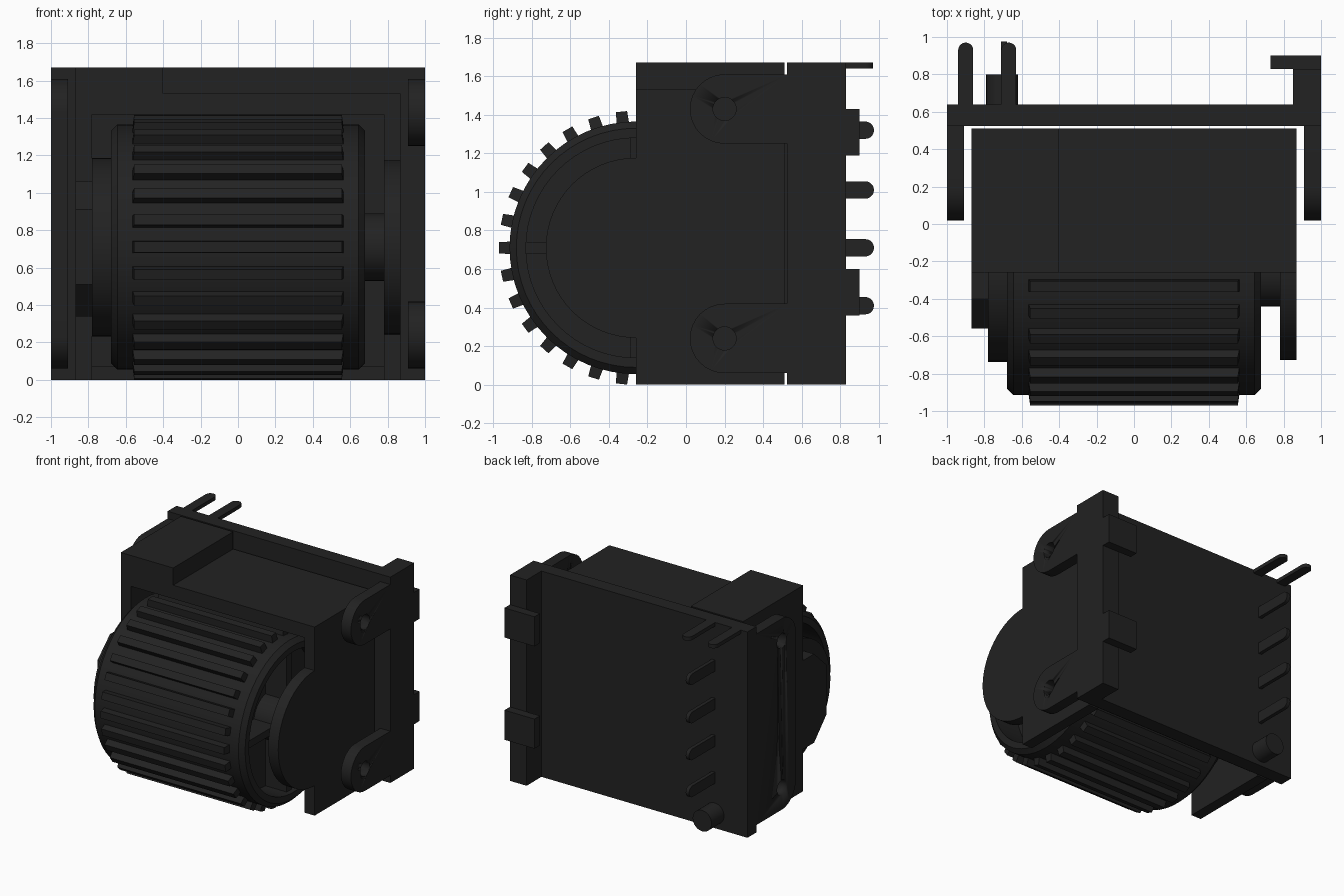
import bpy
import bmesh
from math import sin, cos, pi, radians
from mathutils import Matrix, Vector

if "Cube" in bpy.data.objects:
    bpy.data.objects.remove(bpy.data.objects["Cube"])

black = bpy.data.materials.new("matte black")
black.use_nodes = True
COLOR = (0.016, 0.016, 0.016, 1)
black.diffuse_color = COLOR
black.node_tree.nodes["Principled BSDF"].inputs["Base Color"].default_value = COLOR

AXLE_Y, AXLE_Z = -0.26, 0.71


def finish(name, bm, smooth=False):
    bmesh.ops.recalc_face_normals(bm, faces=bm.faces[:])
    mesh = bpy.data.meshes.new(name)
    bm.to_mesh(mesh)
    bm.free()
    mesh.materials.append(black)
    obj = bpy.data.objects.new(name, mesh)
    bpy.context.collection.objects.link(obj)
    if smooth:
        bpy.ops.object.select_all(action="DESELECT")
        obj.select_set(True)
        bpy.context.view_layer.objects.active = obj
        bpy.ops.object.shade_smooth_by_angle(angle=radians(30))
    return obj


def prism(name, outline, low, high, axis="x", smooth=False):
    """Extrude an outline: (y, z) pairs along x, or (x, y) pairs along z."""
    bm = bmesh.new()
    point = (lambda a, b: (low, a, b)) if axis == "x" else (lambda a, b: (a, b, low))
    face = bm.faces.new([bm.verts.new(point(a, b)) for a, b in outline])
    move = Vector((high - low, 0, 0)) if axis == "x" else Vector((0, 0, high - low))
    grown = bmesh.ops.extrude_face_region(bm, geom=[face], use_keep_orig=True)
    bmesh.ops.translate(bm, vec=move, verts=[v for v in grown["geom"] if isinstance(v, bmesh.types.BMVert)])
    return finish(name, bm, smooth)


def box(name, x, y, z):
    return prism(name, [(y[0], z[0]), (y[1], z[0]), (y[1], z[1]), (y[0], z[1])], *x)


def arc(cy, cz, r, start, end, steps=16):
    angles = [radians(start + (end - start) * i / steps) for i in range(steps + 1)]
    return [(cy + r * cos(a), cz + r * sin(a)) for a in angles]


def disc(name, cy, cz, r, x0, x1):
    return prism(name, arc(cy, cz, r, 0, 360, 48)[:-1], x0, x1, smooth=True)


def cut(obj, *cutters):
    for cutter in cutters:
        mod = obj.modifiers.new("cut", "BOOLEAN")
        mod.object = cutter
        mod.solver = "EXACT"
        cutter.hide_render = True
        cutter.hide_viewport = True
        cutter.hide_set(True)


# Housing with a raised block and a cavity open to the front and below
housing = box("housing", (-0.87, 0.87), (-0.26, 0.51), (0, 1.53))
cut(housing,
    box("cavity_cutter", (-0.78, 0.78), (-0.4, 0.43), (-0.1, 1.42)),
    box("bottom_notch_cutter", (-0.78, 0.78), (0.3, 0.6), (-0.1, 0.07)))
box("raised_block", (-0.87, -0.40), (-0.26, 0.51), (1.53, 1.67))

# Drum: a revolved profile with chamfered rims and recessed ends
profile = [(-0.45, 0), (-0.45, 0.57), (-0.68, 0.57), (-0.68, 0.62), (-0.645, 0.655)]
profile += [(-x, r) for x, r in reversed(profile)]
bm = bmesh.new()
verts = [bm.verts.new((x, 0, r)) for x, r in profile]
edges = [bm.edges.new(pair) for pair in zip(verts, verts[1:])]
bmesh.ops.spin(bm, geom=verts + edges, cent=(0, 0, 0), axis=(1, 0, 0), angle=2 * pi, steps=64)
bmesh.ops.remove_doubles(bm, verts=bm.verts[:], dist=0.0001)
bmesh.ops.translate(bm, vec=(0, AXLE_Y, AXLE_Z), verts=bm.verts[:])
finish("drum", bm, True)

# Ribs around the drum, narrowed at their outer edges
bm = bmesh.new()
for i in range(30):
    made = bmesh.ops.create_cube(bm, size=1)["verts"]
    for v in made:
        outer = v.co.z > 0
        v.co = Vector((v.co.x * (1.11 if outer else 1.13), v.co.y * (0.058 if outer else 0.066),
                       0.71 if outer else 0.64))
    turn = Matrix.Translation((0, AXLE_Y, AXLE_Z)) @ Matrix.Rotation(radians(90 + 12 * i), 4, "X")
    bmesh.ops.transform(bm, matrix=turn, verts=made)
finish("drum_ribs", bm)

# Cross spokes and hub inside each drum end
for side, s in (("left", 1), ("right", -1)):
    xs = sorted((s * 0.44, s * 0.64))
    box(side + "_level_spoke", xs, (AXLE_Y - 0.58, AXLE_Y + 0.58), (AXLE_Z - 0.03, AXLE_Z + 0.03))
    box(side + "_upright_spoke", xs, (AXLE_Y - 0.03, AXLE_Y + 0.03), (AXLE_Z - 0.58, AXLE_Z + 0.58))

# Bearing parts beside the drum
disc("left_hub", AXLE_Y, AXLE_Z, 0.18, 0.44, 0.79)
prism("left_bearing_plate", arc(AXLE_Y, AXLE_Z, 0.467, 90, 270, 32), 0.78, 0.87, smooth=True)
disc("right_gear_disc", AXLE_Y, AXLE_Z, 0.477, -0.78, -0.44)
prism("right_bearing_plate",
      [(-0.26, 0.34), (-0.40, 0.34), (-0.56, 0.51), (-0.56, 0.91), (-0.40, 1.06), (-0.26, 1.06)],
      -0.87, -0.78)

# Back plate with its edge strip and two clips
box("back_plate", (-1, 1), (0.525, 0.64), (0, 1.67))
box("edge_strip", (0.85, 1), (0.64, 0.83), (0, 1.67))
for name, z in (("upper", 1.31), ("lower", 0.48)):
    box(name + "_clip", (0.73, 1), (0.83, 0.9), (z - 0.12, z + 0.12))

# Mounting lugs: two on the left, one long plate on the right
LUG_Y, LUG_R, LOW, HIGH = 0.2, 0.18, 0.24, 1.43
for name, z in (("upper", HIGH), ("lower", LOW)):
    lug = prism(name + "_left_lug",
                [(0.53, z + LUG_R)] + arc(LUG_Y, z, LUG_R, 90, 270) + [(0.53, z - LUG_R)],
                0.91, 1, smooth=True)
    cut(lug, disc(name + "_left_hole_cutter", LUG_Y, z, 0.06, 0.8, 1.1))
long_lug = prism("right_lug",
                 [(0.53, HIGH + LUG_R)] + arc(LUG_Y, HIGH, LUG_R, 90, 180)
                 + arc(LUG_Y, LOW, LUG_R, 180, 270) + [(0.53, LOW - LUG_R)],
                 -1, -0.91, smooth=True)
cut(long_lug, *[disc("right_hole_cutter", LUG_Y, z, 0.06, -1.1, -0.8) for z in (LOW, HIGH)])

# Flat contact pins: two along the top, four upright blades below
for i, x in enumerate((-0.90, -0.67)):
    prism("top_pin_%d" % (i + 1),
          [(x + 0.04, 0.6)] + arc(x, 0.93, 0.04, 0, 180, 10) + [(x - 0.04, 0.6)],
          1.64, 1.67, axis="z", smooth=True)
for i, z in enumerate((0.41, 0.71, 1.01, 1.32)):
    prism("blade_pin_%d" % (i + 1),
          [(0.6, z - 0.045)] + arc(0.93, z, 0.045, -90, 90, 10) + [(0.6, z + 0.045)],
          -0.71, -0.68, smooth=True)

# Round locating peg
bm = bmesh.new()
bmesh.ops.create_cone(bm, cap_ends=True, segments=32, radius1=0.085, radius2=0.085, depth=0.18,
                      matrix=Matrix.Translation((-0.705, 0.71, 0.12)) @ Matrix.Rotation(pi / 2, 4, "X"))
finish("locating_peg", bm, True)
